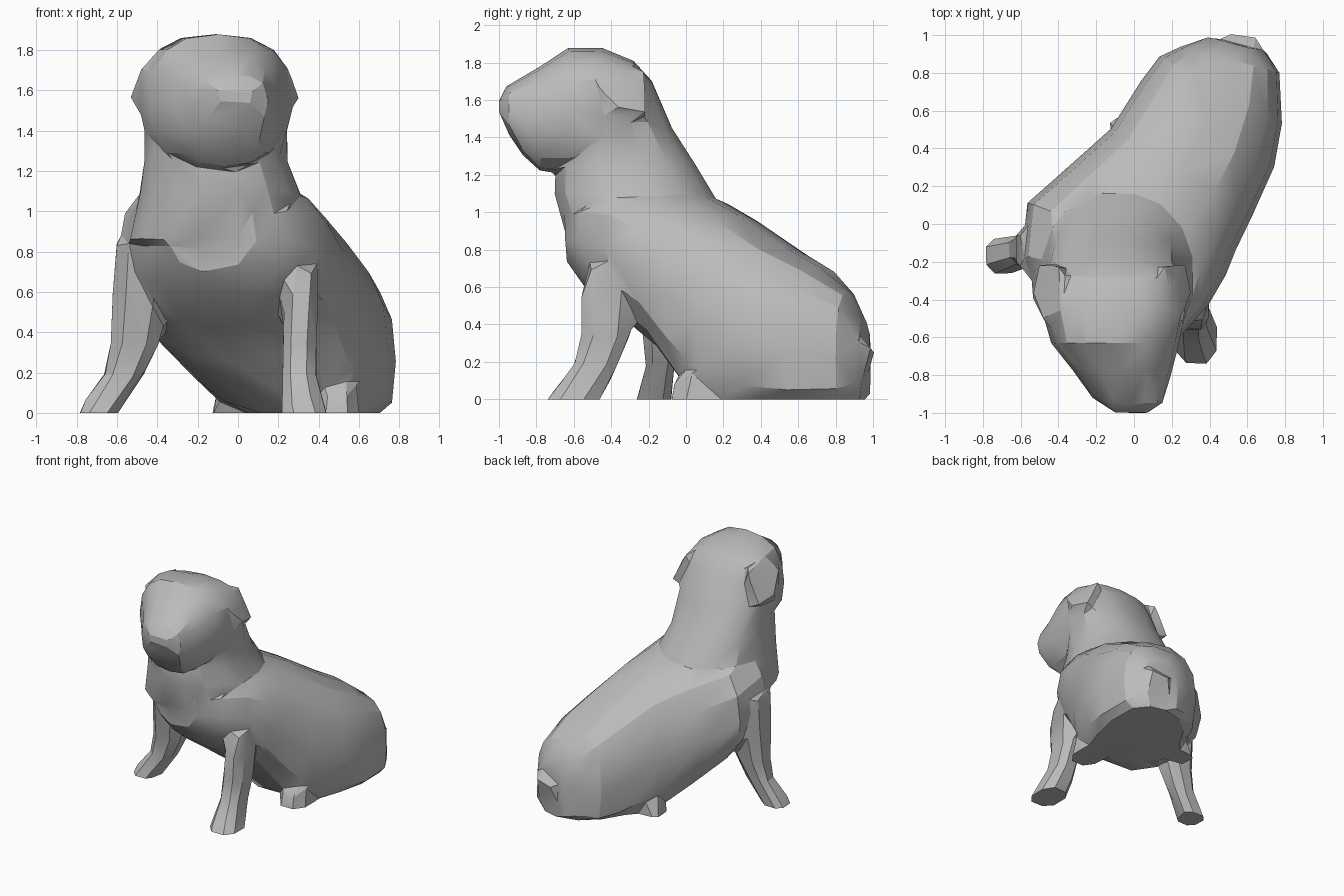
import bpy, bmesh, math
from mathutils import Vector

cube = bpy.data.objects.get("Cube")
if cube:
    bpy.data.objects.remove(cube, do_unlink=True)

fur = bpy.data.materials.new("grey_fur")
fur.use_nodes = True
fur.diffuse_color = (0.5, 0.5, 0.5, 1)
fur.node_tree.nodes["Principled BSDF"].inputs["Base Color"].default_value = (0.5, 0.5, 0.5, 1)


def power(v, n):
    return math.copysign(abs(v) ** (2 / n), v)


def loft(bm, rings):
    """Skin a list of equal rings of points and cap both ends."""
    rows = [[bm.verts.new(p) for p in ring] for ring in rings]
    n = len(rows[0])
    faces = [bm.faces.new(rows[0][::-1]), bm.faces.new(rows[-1])]
    for a, b in zip(rows, rows[1:]):
        for i in range(n):
            faces.append(bm.faces.new((a[i], a[(i + 1) % n], b[(i + 1) % n], b[i])))
    bmesh.ops.recalc_face_normals(bm, faces=faces)


def upright(x, y, yaw, half, low, high, under=2.5, sides=16):
    """Upright section across the body, cut flat at the ground."""
    side = Vector((math.cos(math.radians(yaw)), math.sin(math.radians(yaw))))
    ring = []
    for i in range(sides):
        t = math.tau * i / sides
        n = 2.5 if math.sin(t) >= 0 else under
        p = Vector((x, y)) + side * half * power(math.cos(t), n)
        z = (low + high) / 2 + (high - low) / 2 * power(math.sin(t), n)
        ring.append((p.x, p.y, max(z, 0)))
    return ring


def level(x, y, z, rx, ry, sides=8, n=2.6):
    """Horizontal section of a limb or the neck."""
    turn = [math.tau * (i + 0.5) / sides for i in range(sides)]
    return [(x + rx * power(math.cos(t), n), y + ry * power(math.sin(t), n), z) for t in turn]


def hull(bm, points):
    verts = [bm.verts.new(p) for p in points]
    result = bmesh.ops.convex_hull(bm, input=verts)
    faces = [f for f in result["geom"] if isinstance(f, bmesh.types.BMFace)]
    bmesh.ops.recalc_face_normals(bm, faces=faces)


bm = bmesh.new()

# Torso from the chest to the seated rump
torso = [(-.13, -.62, -8, .22, .7, 1.1, 2), (-.11, -.5, -12, .38, .56, 1.16, 2),
         (-.1, -.3, -15, .51, .42, 1.2, 2.1), (-.04, -.08, -20, .56, .25, 1.17, 2.1),
         (.11, .1, -27, .49, .02, 1.09, 2.2), (.25, .27, -32, .44, -.15, .99),
         (.39, .53, -33, .42, -.2, .81), (.46, .71, -29, .37, -.2, .71),
         (.51, .87, -15, .27, -.14, .58), (.55, .95, -15, .16, -.05, .42)]
loft(bm, [upright(*s) for s in torso])

# Neck
neck = [(-.1, -.3, .85, .45, .34), (-.09, -.28, 1.1, .4, .43), (-.11, -.32, 1.25, .36, .38),
        (-.11, -.36, 1.45, .36, .29), (-.1, -.4, 1.7, .32, .22)]
loft(bm, [level(*s, sides=16, n=2.3) for s in neck])

# Head and muzzle
head = [(-.1, -.18, 0, .2, 1.4, 1.7), (-.1, -.28, 0, .36, 1.3, 1.81),
        (-.11, -.45, 0, .38, 1.24, 1.88), (-.1, -.63, 0, .34, 1.21, 1.88),
        (-.06, -.78, 0, .26, 1.22, 1.78), (-.04, -.87, 0, .22, 1.3, 1.73),
        (-.02, -.95, 0, .17, 1.42, 1.68), (-.01, -1.0, 0, .09, 1.53, 1.62)]
loft(bm, [upright(*s) for s in head])

# Ears folded down on both sides of the head
flap = [(.18, -.44, 1.83), (.27, -.22, 1.77), (.36, -.52, 1.72), (.42, -.36, 1.56),
        (.39, -.21, 1.53), (.28, -.24, 1.47), (.37, -.48, 1.48), (.2, -.4, 1.5)]
for s in (1, -1):
    hull(bm, [(s * x - .115, y, z) for x, y, z in flap])

# Front legs, splayed, with paws
left_leg = [(.3, -.38, .72, .1, .14), (.315, -.42, .55, .09, .15), (.305, -.43, .34, .09, .14),
            (.305, -.48, .19, .09, .125), (.315, -.545, .08, .105, .14), (.33, -.61, 0, .12, .155)]
right_leg = [(-.46, -.14, .85, .15, .18), (-.48, -.13, .62, .15, .16), (-.51, -.13, .35, .13, .11),
             (-.565, -.135, .19, .105, .085), (-.64, -.155, .095, .105, .09), (-.7, -.17, 0, .1, .105)]

# Hind feet beside the belly
left_foot = [(.49, .07, 0, .12, .16), (.49, .07, .09, .11, .14), (.5, .14, .2, .09, .1)]
right_foot = [(-.03, .48, 0, .11, .1), (-.03, .48, .08, .09, .08), (0, .46, .2, .06, .06)]
for slices in (left_leg, right_leg, left_foot, right_foot):
    loft(bm, [level(*s) for s in slices])

# Stubby tail on the rump
hull(bm, [(.45, .9, .35), (.48, 1.01, .25), (.65, .99, .28), (.72, .82, .37),
          (.66, .93, .05), (.5, .94, .05), (.55, .8, .45)])

# Fuse everything into one faceted skin
mesh = bpy.data.meshes.new("dog_body")
bm.to_mesh(mesh)
bm.free()
mesh.materials.append(fur)
body = bpy.data.objects.new("dog_body", mesh)
bpy.context.collection.objects.link(body)
bpy.ops.object.select_all(action='DESELECT')
body.select_set(True)
bpy.context.view_layer.objects.active = body
fuse = body.modifiers.new("fuse", 'REMESH')
fuse.mode = 'VOXEL'
fuse.voxel_size = 0.02
soften = body.modifiers.new("soften", 'SMOOTH')
soften.iterations = 4
facet = body.modifiers.new("facet", 'DECIMATE')
facet.ratio = 0.012
for m in list(body.modifiers):
    bpy.ops.object.modifier_apply(modifier=m.name)
for v in body.data.vertices:
    if v.co.z < 0.03:
        v.co.z = 0
bpy.ops.object.shade_smooth_by_angle(angle=math.radians(24))
